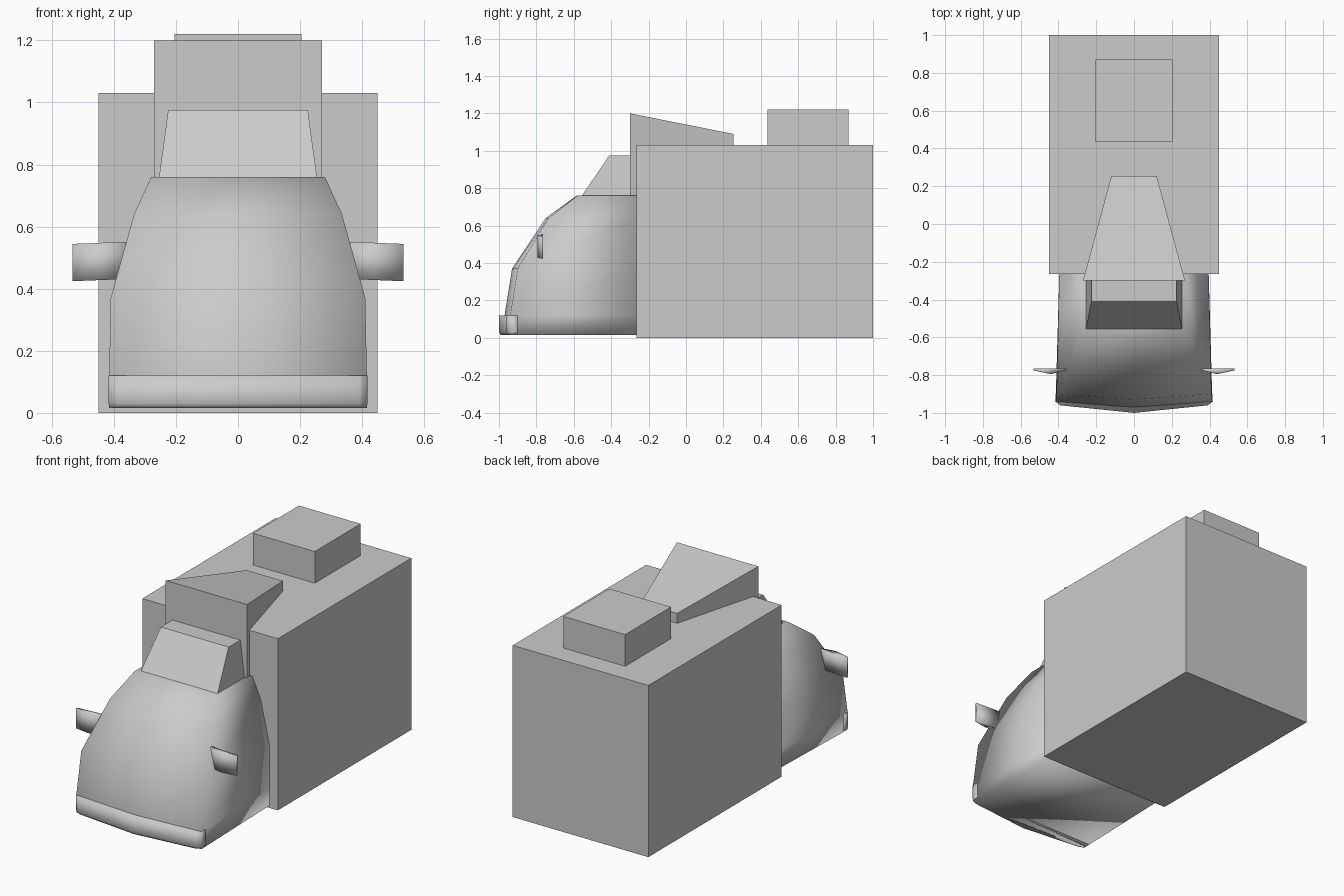
import bpy

if "Cube" in bpy.data.objects:
    bpy.data.objects.remove(bpy.data.objects["Cube"], do_unlink=True)

GREY = (0.6, 0.6, 0.6, 1)
paint = bpy.data.materials.new("light grey")
paint.use_nodes = True
paint.diffuse_color = GREY
paint.node_tree.nodes["Principled BSDF"].inputs["Base Color"].default_value = GREY


def loft(name, rings, smooth=False):
    """Skin a stack of equal-length rings (bottom to top, counter-clockwise) and cap the ends."""
    n = len(rings[0])
    verts = [p for ring in rings for p in ring]
    faces = [tuple(reversed(range(n))), tuple(range(len(verts) - n, len(verts)))]
    for r in range(len(rings) - 1):
        for i in range(n):
            a, b = r * n + i, r * n + (i + 1) % n
            faces.append((a, b, b + n, a + n))
    mesh = bpy.data.meshes.new(name)
    mesh.from_pydata(verts, [], faces)
    mesh.materials.append(paint)
    for poly in mesh.polygons:
        poly.use_smooth = smooth
    obj = bpy.data.objects.new(name, mesh)
    bpy.context.collection.objects.link(obj)
    return obj


def trapezoid(z, front, back, front_w, back_w):
    return [(-front_w, front, z), (front_w, front, z), (back_w, back, z), (-back_w, back, z)]


def block(name, half_w, front, back, bottom, top):
    return loft(name, [trapezoid(z, front, back, half_w, half_w) for z in (bottom, top)])


def cab_ring(z, nose, corner, front_w, back_w):
    return [(0, nose, z), (front_w, corner, z), (back_w, -0.25, z),
            (-back_w, -0.25, z), (-front_w, corner, z)]


# Cargo box and the unit on its roof
block("cargo_box", 0.45, -0.265, 1.0, 0.0, 1.03)
block("roof_unit", 0.205, 0.435, 0.87, 1.0, 1.22)

# Cab: pointed nose, leaning screen, sides drawn in towards the roof
loft("cab", [
    cab_ring(0.015, -0.97, -0.94, 0.415, 0.395),
    cab_ring(0.12, -0.97, -0.94, 0.415, 0.395),
    cab_ring(0.37, -0.93, -0.90, 0.41, 0.395),
    cab_ring(0.64, -0.75, -0.735, 0.335, 0.335),
    cab_ring(0.76, -0.585, -0.58, 0.28, 0.28),
], smooth=True)

# Bumper wrapped round the nose
half = [(0.39, -0.96), (0.417, -0.94), (0.415, -0.90)]
outline = [(0, -1.0)] + half + [(-x, y) for x, y in reversed(half)]
loft("bumper", [[(x * s, y * s, z) for x, y in outline]
                for z, s in ((0.015, 0.99), (0.03, 1), (0.12, 1))], smooth=True)

# Raised cab roof and the wind deflector behind it
loft("cab_roof_cap", [trapezoid(0.755, -0.56, -0.29, 0.255, 0.255),
                      trapezoid(0.975, -0.41, -0.29, 0.225, 0.225)])
deflector = [trapezoid(z, -0.30, 0.255, 0.27, 0.12) for z in (0.76, 1.2)]
deflector[1][2:] = [(x, y, 1.09) for x, y, z in deflector[1][2:]]
loft("wind_deflector", deflector)

# Side mirrors: thin curved vanes
vane = [(0.35, -0.772), (0.44, -0.795), (0.533, -0.775), (0.533, -0.765), (0.35, -0.765)]
for side, sign in (("left", 1), ("right", -1)):
    rings = [[(sign * x, y, z - 0.04 * (x - 0.44)) for x, y in vane] for z in (0.428, 0.548)]
    if sign < 0:
        rings = [ring[::-1] for ring in rings]
    loft(side + "_mirror", rings, smooth=True)
